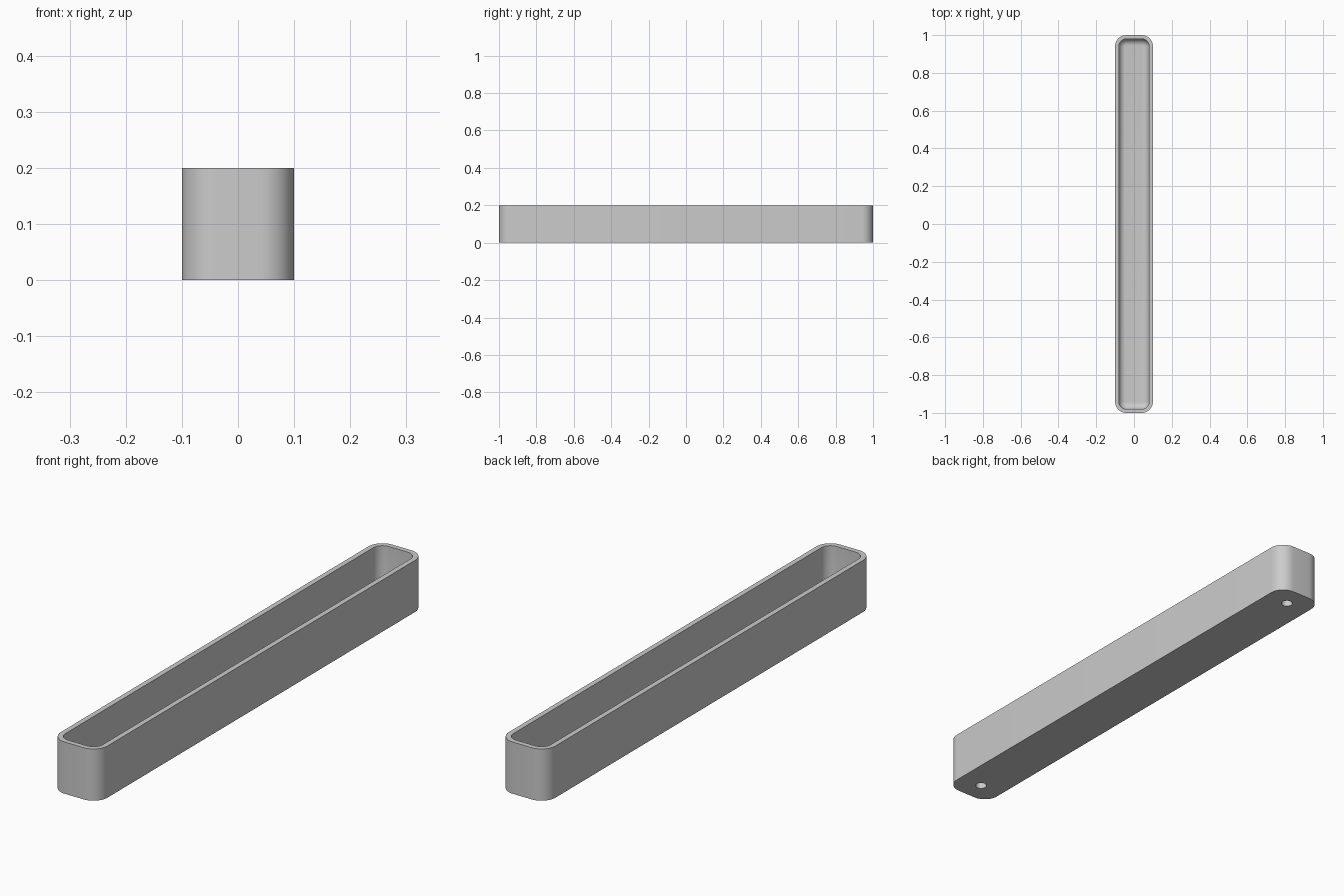
import bpy, bmesh, math

cube = bpy.data.objects.get("Cube")
if cube:
    bpy.data.objects.remove(cube)

HALF_X, HALF_Y, HEIGHT = 0.1, 1.0, 0.2
CORNER, WALL, FLOOR, FILLET = 0.06, 0.02, 0.04, 0.035
HOLE_Y, HOLE_R, HOLE_DEPTH = 0.915, 0.021, 0.025

grey = bpy.data.materials.new("plain grey")
grey.use_nodes = True
color = (0.6, 0.6, 0.6, 1)
grey.diffuse_color = color
grey.node_tree.nodes["Principled BSDF"].inputs["Base Color"].default_value = color

bm = bmesh.new()


def rounded_loop(inset, z, steps=10):
    """Rounded rectangle of vertices, inset from the outer wall."""
    r = CORNER - inset
    cx, cy = HALF_X - CORNER, HALF_Y - CORNER
    verts = []
    for k, (sx, sy) in enumerate(((1, 1), (-1, 1), (-1, -1), (1, -1))):
        for i in range(steps + 1):
            a = math.pi / 2 * (k + i / steps)
            verts.append(bm.verts.new((sx * cx + r * math.cos(a), sy * cy + r * math.sin(a), z)))
    return verts


def circle_loop(y, z, sides=24):
    angles = [2 * math.pi * i / sides for i in range(sides)]
    return [bm.verts.new((HOLE_R * math.cos(a), y + HOLE_R * math.sin(a), z)) for a in angles]


def bridge(a, b):
    n = len(a)
    for i in range(n):
        j = (i + 1) % n
        bm.faces.new((a[i], a[j], b[j], b[i]))


def loop_edges(loop):
    return [bm.edges.get((v, loop[i - 1])) for i, v in enumerate(loop)]


# outer wall, rim, inner wall and the fillet down to the floor
loops = [rounded_loop(0, 0), rounded_loop(0, HEIGHT), rounded_loop(WALL, HEIGHT)]
for i in range(9):
    a = math.pi / 2 * i / 8
    loops.append(rounded_loop(WALL + FILLET * (1 - math.cos(a)),
                              FLOOR + FILLET * (1 - math.sin(a))))
for lower, upper in zip(loops, loops[1:]):
    bridge(lower, upper)
bm.faces.new(loops[-1])

# blind holes in the underside
base_edges = loop_edges(loops[0])
for y in (-HOLE_Y, HOLE_Y):
    mouth, end = circle_loop(y, 0), circle_loop(y, HOLE_DEPTH)
    bridge(mouth, end)
    bm.faces.new(end)
    base_edges += loop_edges(mouth)
bmesh.ops.triangle_fill(bm, edges=base_edges, use_beauty=True, normal=(0, 0, -1))
bmesh.ops.recalc_face_normals(bm, faces=bm.faces)

mesh = bpy.data.meshes.new("long_tray")
bm.to_mesh(mesh)
bm.free()
mesh.materials.append(grey)
tray = bpy.data.objects.new("long_tray", mesh)
bpy.context.collection.objects.link(tray)

# smooth curves with crisp rims
bpy.ops.object.select_all(action="DESELECT")
tray.select_set(True)
bpy.context.view_layer.objects.active = tray
bpy.ops.object.shade_smooth_by_angle(angle=math.radians(30))
